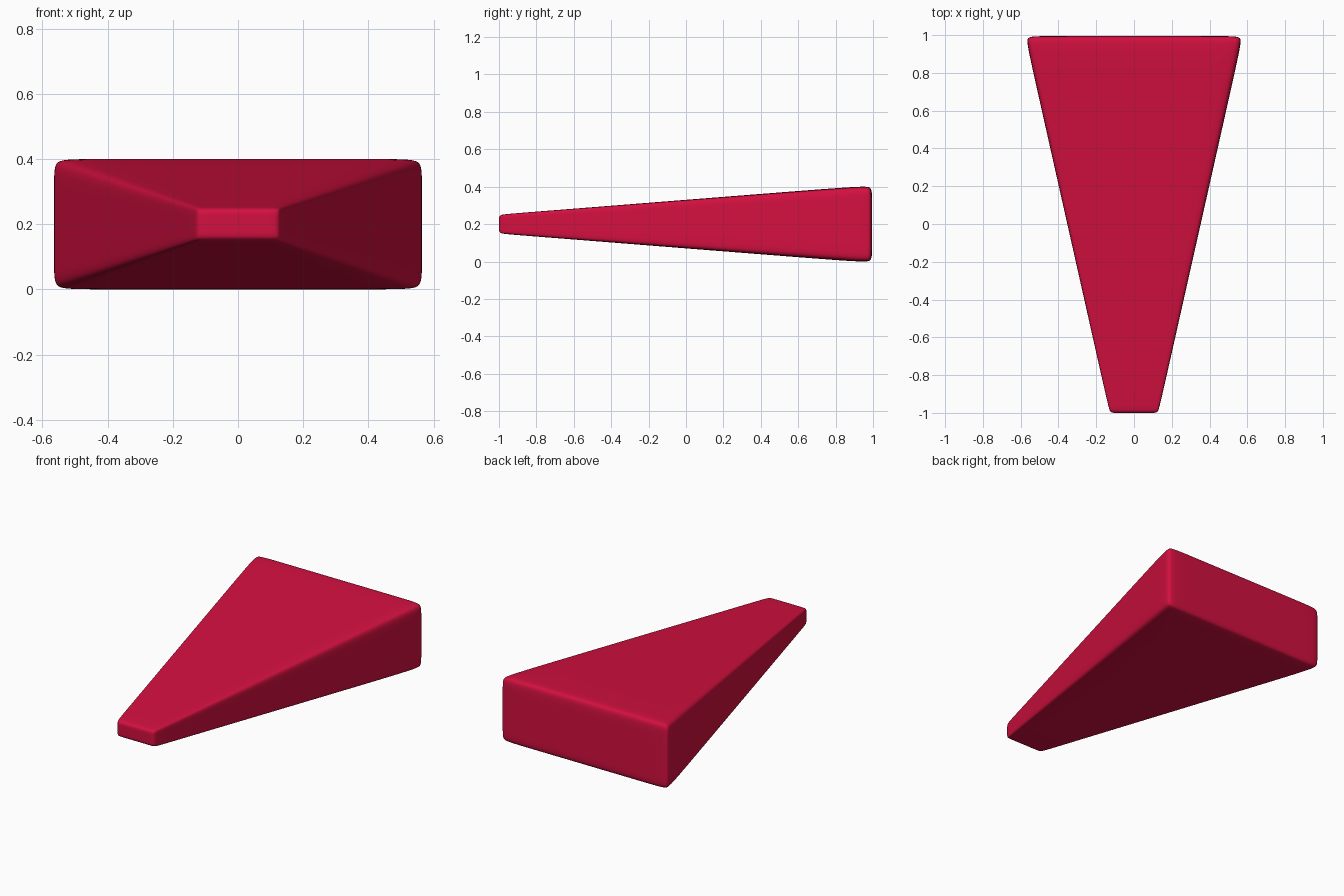
import bpy, bmesh

if "Cube" in bpy.data.objects:
    bpy.data.objects.remove(bpy.data.objects["Cube"])

# Control cage: (y, half width, half height, side inset, top inset) per station
stations = [
    (-1.00, 0.128, 0.052, 0.022, 0.030),
    (-0.94, 0.142, 0.055, 0.026, 0.030),
    (0.93, 0.562, 0.204, 0.085, 0.065),
    (0.995, 0.576, 0.204, 0.085, 0.065),
]
bm = bmesh.new()
rings, grids = [], []
for y, w, h, ix, iz in stations:
    xs, zs = [-w, ix - w, w - ix, w], [-h, iz - h, h - iz, h]
    g = {(i, k): bm.verts.new((xs[i], y, 0.2 + zs[k]))
         for i in range(4) for k in range(4)
         if y in (stations[0][0], stations[-1][0]) or i in (0, 3) or k in (0, 3)}
    loop = ([(i, 0) for i in range(3)] + [(3, k) for k in range(3)]
            + [(i, 3) for i in (3, 2, 1)] + [(0, k) for k in (3, 2, 1)])
    rings.append([g[p] for p in loop])
    grids.append(g)

# Long sides
for a, b in zip(rings, rings[1:]):
    for j in range(12):
        n = (j + 1) % 12
        bm.faces.new((a[j], a[n], b[n], b[j]))
# End caps
for g in (grids[0], grids[-1]):
    for i in range(3):
        for k in range(3):
            bm.faces.new((g[i, k], g[i + 1, k], g[i + 1, k + 1], g[i, k + 1]))
bmesh.ops.recalc_face_normals(bm, faces=bm.faces)
for f in bm.faces:
    f.smooth = True

mesh = bpy.data.meshes.new("wedge_body")
bm.to_mesh(mesh)
bm.free()
body = bpy.data.objects.new("wedge_body", mesh)
bpy.context.collection.objects.link(body)

# Rounded surface
sub = body.modifiers.new("round", 'SUBSURF')
sub.levels = sub.render_levels = 3

mat = bpy.data.materials.new("crimson")
mat.diffuse_color = (0.65, 0.005, 0.05, 1)
mat.use_nodes = True
mat.node_tree.nodes["Principled BSDF"].inputs["Base Color"].default_value = mat.diffuse_color
mesh.materials.append(mat)
